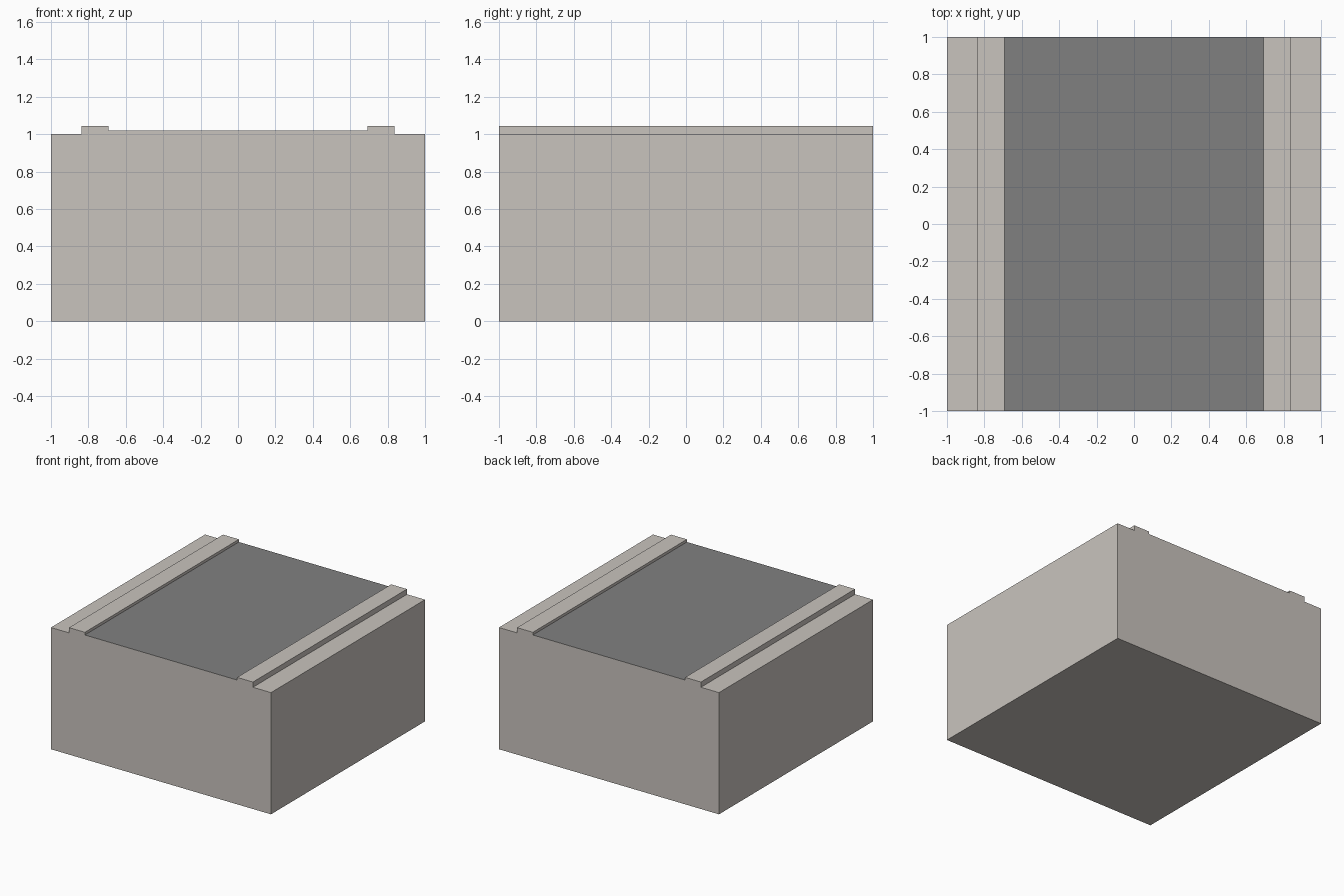
import bpy
import bmesh

if "Cube" in bpy.data.objects:
    bpy.data.objects.remove(bpy.data.objects["Cube"])


def material(name, color):
    m = bpy.data.materials.new(name)
    m.diffuse_color = (*color, 1.0)
    m.use_nodes = True
    m.node_tree.nodes["Principled BSDF"].inputs["Base Color"].default_value = m.diffuse_color
    return m


ROAD_Z = 1.021

# Right half of the cross-section: base, verge, kerb, road edge
half = [(1.0, 0.0), (1.0, 1.0), (0.836, 1.0), (0.836, 1.043),
        (0.692, 1.043), (0.692, ROAD_Z)]
profile = half + [(-x, z) for x, z in reversed(half)]

# Sweep the cross-section from front to back
bm = bmesh.new()
front = bm.faces.new([bm.verts.new((x, -1.0, z)) for x, z in profile])
swept = bmesh.ops.extrude_face_region(bm, geom=[front], use_keep_orig=True)
verts = [g for g in swept["geom"] if isinstance(g, bmesh.types.BMVert)]
bmesh.ops.translate(bm, verts=verts, vec=(0, 2, 0))
bmesh.ops.recalc_face_normals(bm, faces=bm.faces)

# Road surface is the upward face at road height; everything else is concrete
for f in bm.faces:
    is_road = f.normal.z > 0.9 and abs(f.calc_center_median().z - ROAD_Z) < 0.005
    f.material_index = 1 if is_road else 0

mesh = bpy.data.meshes.new("road_block")
bm.to_mesh(mesh)
bm.free()
mesh.materials.append(material("pale concrete", (0.584, 0.552, 0.515)))
mesh.materials.append(material("grey asphalt", (0.216, 0.216, 0.216)))
block = bpy.data.objects.new("road_block", mesh)
bpy.context.collection.objects.link(block)
